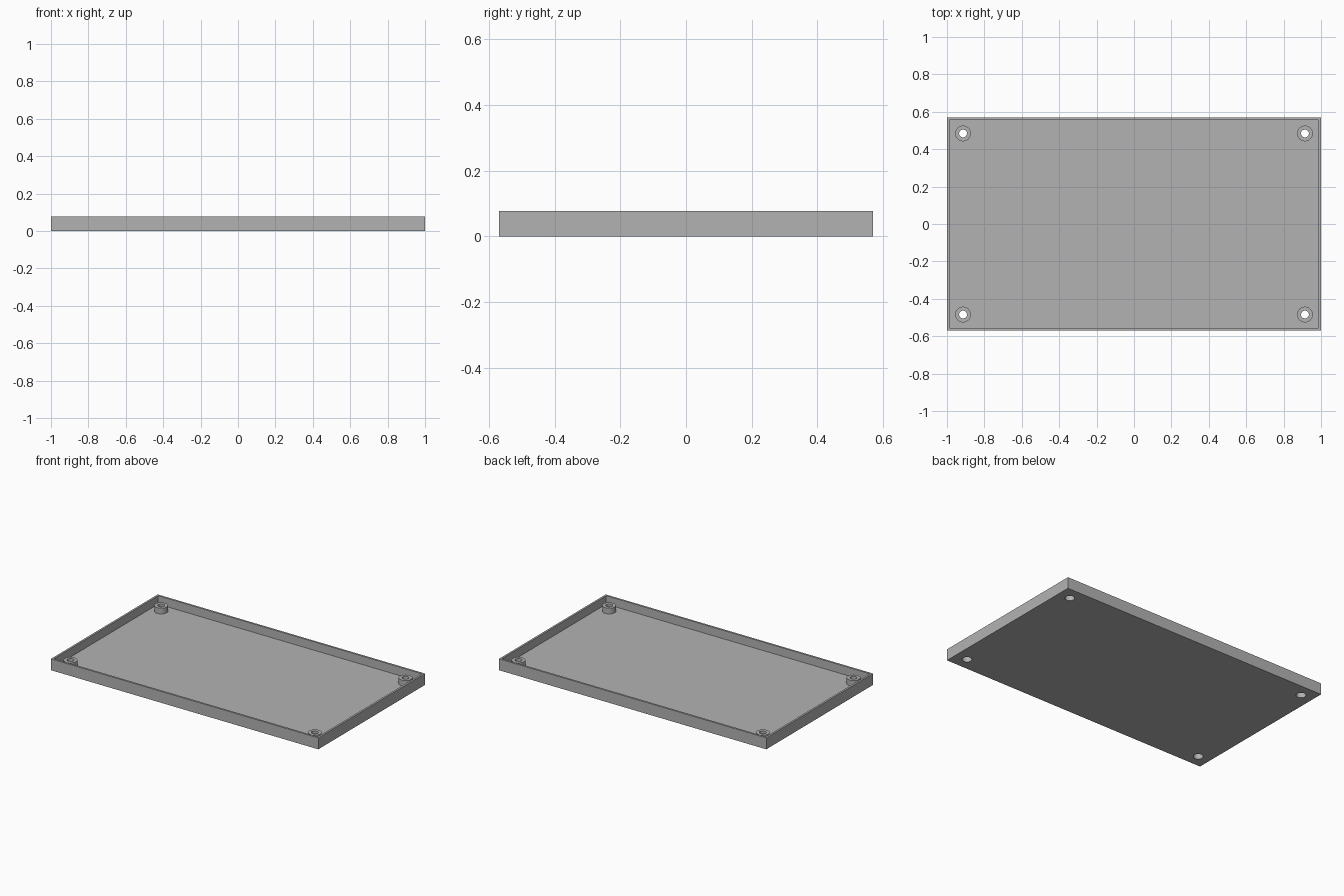
import bpy, bmesh, math
from mathutils import Matrix

if "Cube" in bpy.data.objects:
    bpy.data.objects.remove(bpy.data.objects["Cube"])

W, D, H = 2.0, 1.14, 0.077        # outer size
WALL, FLOOR = 0.019, 0.02         # wall and floor thickness
BOSS_X, BOSS_Y = 0.914, 0.484     # standoff positions
R_OUT, R_HOLE, R_BORE = 0.042, 0.021, 0.03
BOSS_TOP, BORE_TOP = 0.059, 0.04
SEG = 32

grey = bpy.data.materials.new("plain_grey")
grey.diffuse_color = (0.45, 0.45, 0.45, 1)
grey.use_nodes = True
grey.node_tree.nodes["Principled BSDF"].inputs["Base Color"].default_value = grey.diffuse_color


def add_object(name, bm):
    bmesh.ops.recalc_face_normals(bm, faces=bm.faces)
    mesh = bpy.data.meshes.new(name)
    bm.to_mesh(mesh)
    bm.free()
    mesh.materials.append(grey)
    ob = bpy.data.objects.new(name, mesh)
    bpy.context.collection.objects.link(ob)
    return ob


def select(ob):
    bpy.ops.object.select_all(action='DESELECT')
    ob.select_set(True)
    bpy.context.view_layer.objects.active = ob


# tray: a slab whose top is inset and pushed down to the floor
bm = bmesh.new()
bmesh.ops.create_cube(bm, size=1, matrix=Matrix.Translation((0, 0, H / 2))
                      @ Matrix.Diagonal((W, D, H, 1)))
top = max(bm.faces, key=lambda f: f.calc_center_median().z)
bmesh.ops.inset_region(bm, faces=[top], thickness=WALL)
pushed = bmesh.ops.extrude_discrete_faces(bm, faces=[top])["faces"][0]
bmesh.ops.translate(bm, verts=pushed.verts, vec=(0, 0, FLOOR - H))
tray = add_object("tray", bm)

# screw bores through the floor at the four corners
corners = [(sx * BOSS_X, sy * BOSS_Y) for sx in (-1, 1) for sy in (-1, 1)]
bm = bmesh.new()
for x, y in corners:
    bmesh.ops.create_cone(bm, cap_ends=True, segments=SEG, radius1=R_BORE,
                          radius2=R_BORE, depth=0.1,
                          matrix=Matrix.Translation((x, y, 0)))
cutter = add_object("bore_cutter", bm)
cutter.hide_render = True
mod = tray.modifiers.new("bores", 'BOOLEAN')
mod.operation = 'DIFFERENCE'
mod.solver = 'EXACT'
mod.object = cutter
select(tray)
bpy.ops.object.modifier_apply(modifier=mod.name)
bpy.data.objects.remove(cutter)
bpy.ops.object.shade_smooth_by_angle(angle=math.radians(30))

# hollow standoffs: wide bore below, narrow screw hole at the top
profile = [(R_BORE, FLOOR), (R_BORE, BORE_TOP), (R_HOLE, BORE_TOP),
           (R_HOLE, BOSS_TOP), (R_OUT, BOSS_TOP), (R_OUT, FLOOR)]
for i, (x, y) in enumerate(corners):
    bm = bmesh.new()
    rings = [[bm.verts.new((r * math.cos(a), r * math.sin(a), z))
              for a in (2 * math.pi * k / SEG for k in range(SEG))]
             for r, z in profile]
    for lo, hi in zip(rings, rings[1:] + rings[:1]):
        for k in range(SEG):
            n = (k + 1) % SEG
            bm.faces.new((lo[k], lo[n], hi[n], hi[k]))
    boss = add_object(f"standoff_{i + 1}", bm)
    boss.location = (x, y, 0)
    select(boss)
    bpy.ops.object.shade_smooth_by_angle(angle=math.radians(30))
